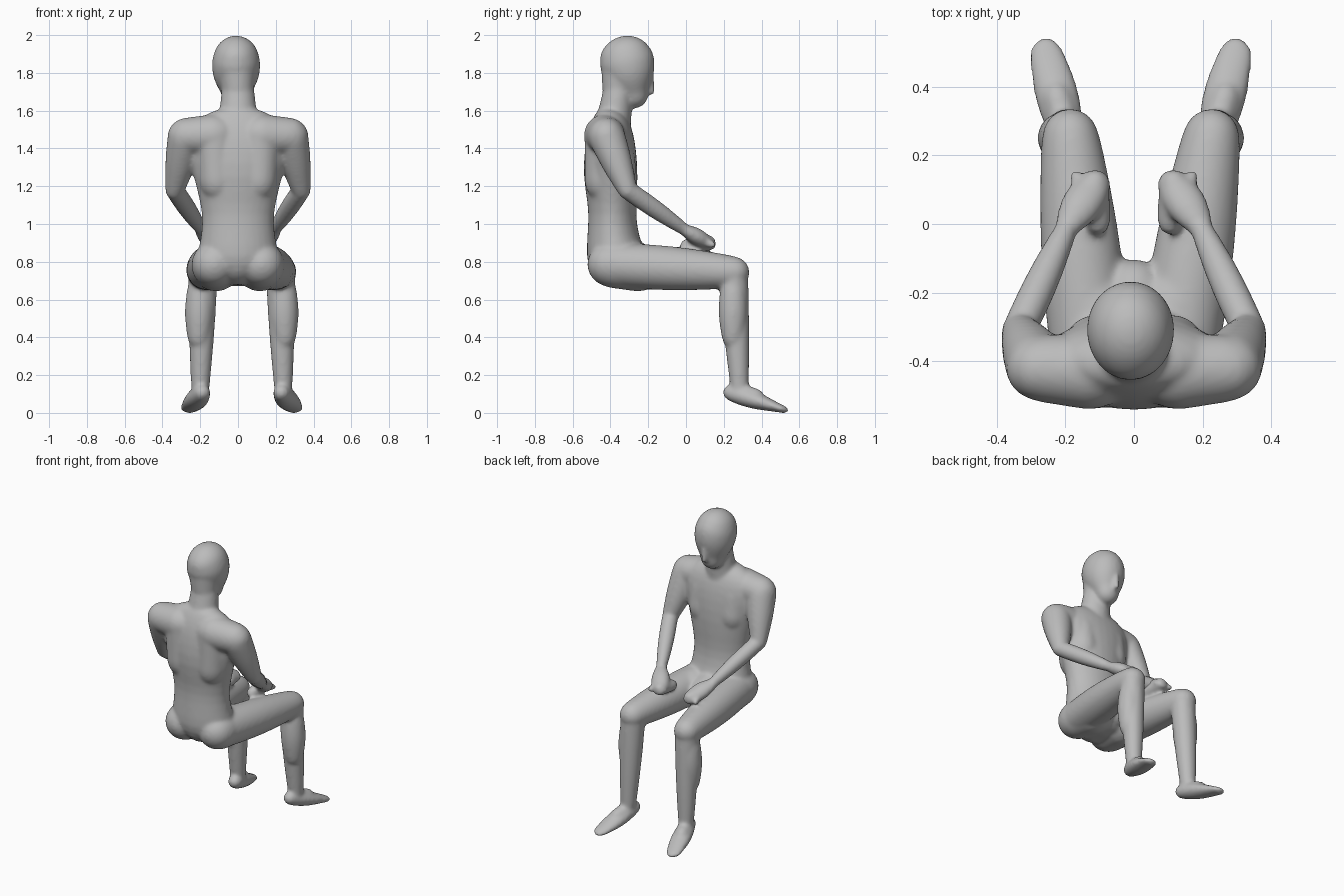
import bpy, bmesh, math
from mathutils import Vector

cube = bpy.data.objects.get("Cube")
if cube:
    bpy.data.objects.remove(cube, do_unlink=True)

SIDES = 16
bm = bmesh.new()


def skin_rings(rings):
    """Bridge a list of vertex rings and close both ends."""
    for lower, upper in zip(rings, rings[1:]):
        for k in range(SIDES):
            following = (k + 1) % SIDES
            bm.faces.new((lower[k], lower[following], upper[following], upper[k]))
    bm.faces.new(rings[0][::-1])
    bm.faces.new(rings[-1])


def ellipse(centre, across, deep):
    """Ring of vertices spanned by two radius vectors."""
    angles = [math.tau * k / SIDES for k in range(SIDES)]
    return [bm.verts.new(centre + across * math.cos(a) + deep * math.sin(a))
            for a in angles]


def limb(start, end, r_start, r_end, bulge=0, depth=(1, 1)):
    """Round-ended taper; bulge swells its middle, depth flattens each end."""
    axis = (end - start).normalized()
    across = (Vector((1, 0, 0)) - axis * axis.x).normalized()
    deep = axis.cross(across)
    cap = [math.radians(a) for a in (80, 55, 30)]
    rings = []
    for a in cap:
        r = r_start * math.cos(a)
        centre = start - axis * r_start * math.sin(a)
        rings.append(ellipse(centre, across * r, deep * r * depth[0]))
    steps = 8
    for i in range(steps + 1):
        t = i / steps
        r = r_start + (r_end - r_start) * t + bulge * math.sin(math.pi * t)
        flat = depth[0] + (depth[1] - depth[0]) * t
        rings.append(ellipse(start.lerp(end, t), across * r, deep * r * flat))
    for a in reversed(cap):
        r = r_end * math.cos(a)
        centre = end + axis * r_end * math.sin(a)
        rings.append(ellipse(centre, across * r, deep * r * depth[1]))
    skin_rings(rings)


# Torso from seat to collar: y, z, half width, half depth
torso = [(-.29, .67, .13, .1), (-.31, .71, .2, .16), (-.35, .78, .23, .18),
         (-.38, .88, .21, .15), (-.39, 1, .19, .13), (-.39, 1.1, .2, .13),
         (-.4, 1.25, .24, .15), (-.4, 1.4, .28, .14), (-.4, 1.5, .28, .12),
         (-.4, 1.57, .2, .09), (-.41, 1.62, .09, .05)]
skin_rings([ellipse(Vector((0, y, z)), Vector((wide, 0, 0)), Vector((0, deep, 0)))
            for y, z, wide, deep in torso])

# Pelvis filling the lap
sacrum = Vector((0, -.38, .81))
lap = Vector((0, -.2, .785))
limb(sacrum, lap, .14, .1)

# Neck and head
collar = Vector((0, -.39, 1.5))
nape = Vector((0, -.36, 1.7))
limb(collar, nape, .11, .09, depth=(.9, .9))
crown = Vector((-.01, -.315, 1.87))
jaw = Vector((-.01, -.275, 1.69))
limb(crown, jaw, .13, .08, bulge=.018, depth=(1.15, 1))
skull_back = Vector((-.01, -.34, 1.87))
skull_front = Vector((-.01, -.285, 1.87))
limb(skull_back, skull_front, .118, .118)
limb(skull_back, nape, .116, .085)
nose_bridge = Vector((-.01, -.185, 1.79))
nose_tip = Vector((-.01, -.185, 1.7))
limb(nose_bridge, nose_tip, .015, .02)

# Both legs lean slightly to the same side below the hip
lean = Vector((.02, 0, 0))

for side in (1, -1):
    def joint(x, y, z):
        return Vector((side * x, y, z))

    # Shoulder blade, chest and shoulder yoke
    blade_top = joint(.12, -.43, 1.47)
    blade_end = joint(.11, -.44, 1.22)
    chest_top = joint(.11, -.38, 1.43)
    chest_end = joint(.11, -.36, 1.28)
    limb(blade_top, blade_end, .11, .1)
    limb(chest_top, chest_end, .1, .1)
    shoulder = joint(.275, -.42, 1.465)
    limb(blade_top, shoulder, .115, .1)

    # Leg: thigh, buttock, shin, calf
    hip = joint(.125, -.4, .785)
    seat = joint(.115, -.24, .77)
    knee = joint(.205, .25, .745) + lean
    ankle = joint(.22, .285, .11) + lean
    calf_top = joint(.22, .25, .66) + lean
    calf_end = joint(.228, .25, .4) + lean
    limb(hip, knee, .118, .088, bulge=.016)
    limb(hip, seat, .125, .132)
    limb(knee, ankle, .08, .048, bulge=.005)
    limb(calf_top, calf_end, .07, .062, bulge=.013)

    # Foot: sole and instep
    heel = joint(.21, .24, .107) + lean
    instep = joint(.245, .37, .085) + lean
    toes = joint(.275, .495, .025) + lean
    limb(heel, toes, .046, .052, bulge=.016, depth=(1, .45))
    limb(ankle, instep, .048, .045)

    # Arm
    elbow = joint(.335, -.31, 1.18)
    wrist = joint(.19, 0, .965)
    limb(shoulder, elbow, .1, .053, bulge=.006)
    limb(elbow, wrist, .051, .032, bulge=.008)

    # Hand: palm, thumb side, curled fingers
    palm = joint(.14, .05, .925)
    knuckles = joint(.115, .115, .9)
    thumb = joint(.17, .14, .89)
    fingertips = joint(.105, .005, .885)
    limb(wrist, knuckles, .042, .05, bulge=.015, depth=(.8, .7))
    limb(palm, thumb, .03, .02)
    limb(knuckles, fingertips, .045, .038)

bmesh.ops.recalc_face_normals(bm, faces=bm.faces)
mesh = bpy.data.meshes.new("seated_body")
bm.to_mesh(mesh)
bm.free()
body = bpy.data.objects.new("seated_body", mesh)
bpy.context.collection.objects.link(body)

# Round the forms, fuse them into one skin, soften the joins
rounding = body.modifiers.new("round", 'SUBSURF')
rounding.levels = rounding.render_levels = 1
fuse = body.modifiers.new("fuse", 'REMESH')
fuse.mode = 'VOXEL'
fuse.voxel_size = .01
fuse.use_smooth_shade = True
soft = body.modifiers.new("soften", 'SMOOTH')
soft.factor = .5
soft.iterations = 12

# Plain grey skin
grey = bpy.data.materials.new("plain_grey")
grey.use_nodes = True
colour = (.5, .5, .5, 1)
grey.diffuse_color = colour
shader = next(n for n in grey.node_tree.nodes if n.type == 'BSDF_PRINCIPLED')
shader.inputs["Base Color"].default_value = colour
mesh.materials.append(grey)
